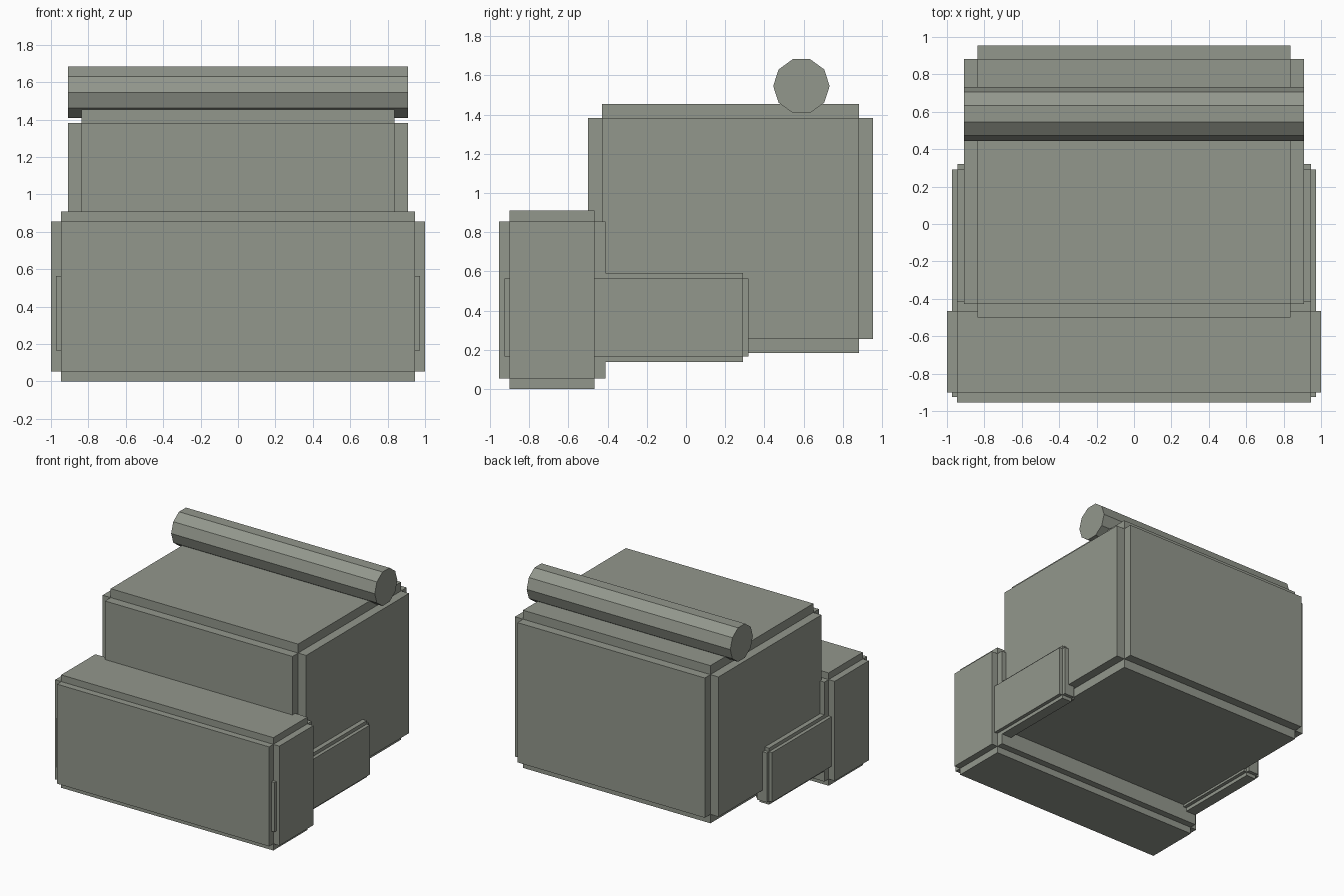
import bpy, bmesh, math
from mathutils import Matrix, Vector

if "Cube" in bpy.data.objects:
    bpy.data.objects.remove(bpy.data.objects["Cube"])

# Dark olive grey for all parts
paint = bpy.data.materials.new("olive_grey")
paint.diffuse_color = (0.29, 0.31, 0.265, 1)
paint.use_nodes = True
paint.node_tree.nodes["Principled BSDF"].inputs["Base Color"].default_value = paint.diffuse_color


def finish(name, bm):
    bmesh.ops.recalc_face_normals(bm, faces=bm.faces[:])
    mesh = bpy.data.meshes.new(name)
    bm.to_mesh(mesh)
    bm.free()
    mesh.materials.append(paint)
    obj = bpy.data.objects.new(name, mesh)
    bpy.context.collection.objects.link(obj)
    return obj


def notched_box(name, lo, hi, step):
    """Box with stepped edges: an inset core whose six faces are pushed out."""
    lo, hi = Vector(lo), Vector(hi)
    core = hi - lo - Vector((2 * step,) * 3)
    bm = bmesh.new()
    bmesh.ops.create_cube(bm, size=1, matrix=Matrix.Translation((lo + hi) / 2)
                          @ Matrix.Diagonal((*core, 1)))
    bm.normal_update()
    faces = bmesh.ops.extrude_discrete_faces(bm, faces=bm.faces[:])["faces"]
    bm.normal_update()
    for f in faces:
        bmesh.ops.translate(bm, verts=f.verts[:], vec=f.normal.copy() * step)
    return finish(name, bm)


# Large rear body and lower front block
notched_box("main_body", (-0.908, -0.5, 0.183), (0.908, 0.955, 1.454), 0.072)
notched_box("front_block", (-1, -0.955, 0), (1, -0.412, 0.91), 0.054)

# Side panels running back from the front block
for side, x0, x1 in (("right", 0.83, 0.973), ("left", -0.973, -0.83)):
    notched_box(side + "_side_panel", (x0, -0.953, 0.137), (x1, 0.32, 0.592), 0.028)

# Ten-sided roller across the top rear, corners pointing front and back
bm = bmesh.new()
bmesh.ops.create_cone(bm, cap_ends=True, segments=10, radius1=0.144, radius2=0.144,
                      depth=1.816,
                      matrix=Matrix.Translation((0, 0.589, 1.546))
                      @ Matrix.Rotation(math.pi / 2, 4, 'Y'))
finish("top_roller", bm)
